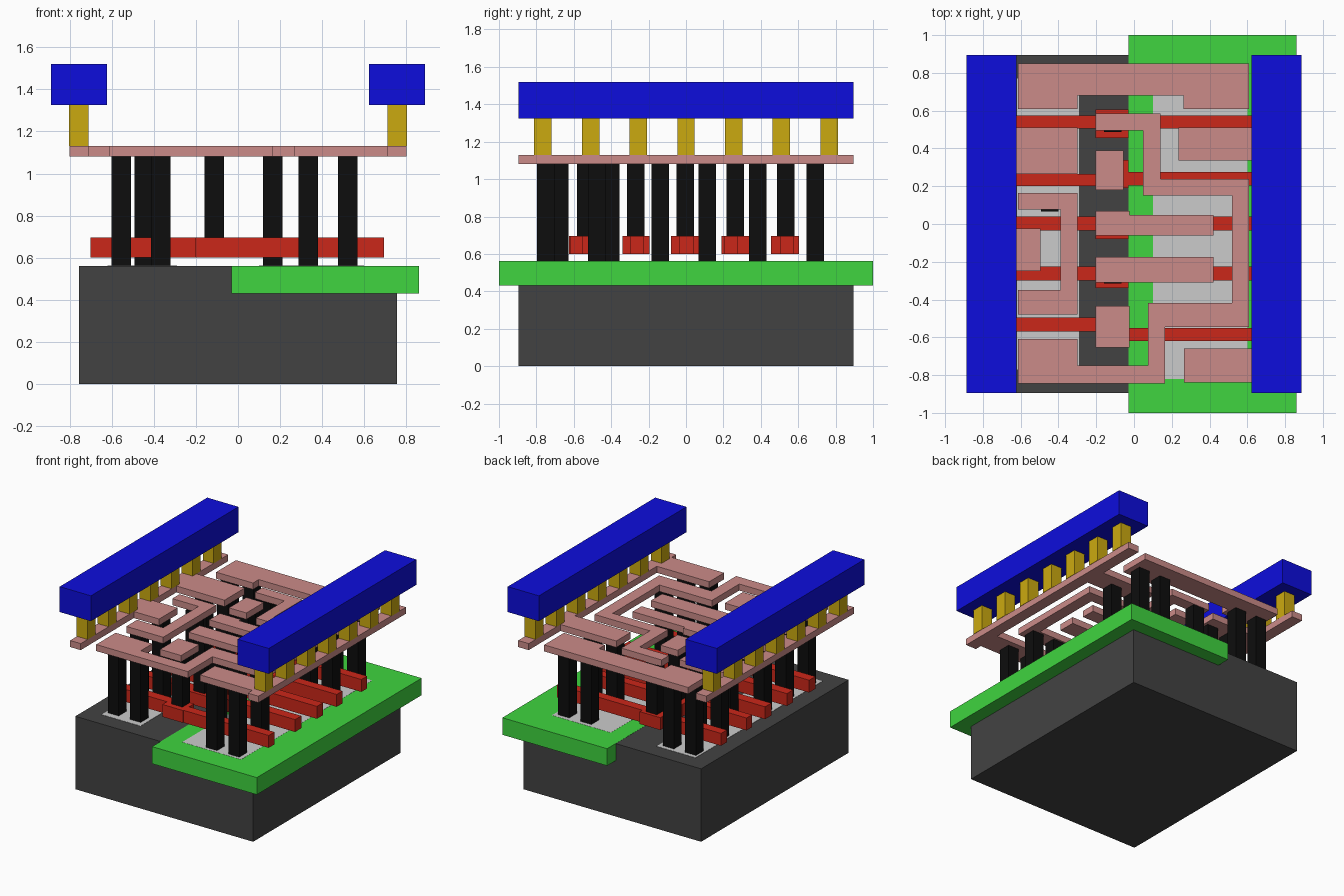
import bpy, bmesh


def material(name, rgb):
    m = bpy.data.materials.new(name)
    m.diffuse_color = (*rgb, 1)
    return m


GREY = material("dark_grey", (0.055, 0.055, 0.055))
GREEN = material("green", (0.05, 0.66, 0.05))
RED = material("red", (0.60, 0.02, 0.01))
BLACK = material("black", (0.004, 0.004, 0.004))
PINK = material("pink", (0.60, 0.26, 0.25))
GOLD = material("gold", (0.60, 0.40, 0.005))
BLUE = material("blue", (0.004, 0.004, 0.72))


def plate(name, outline, z0, z1, mat=None):
    """Extrude a flat outline from z0 to z1."""
    bm = bmesh.new()
    face = bm.faces.new([bm.verts.new((x, y, z0)) for x, y in outline])
    top = bmesh.ops.extrude_face_region(bm, geom=[face])["geom"]
    bmesh.ops.translate(bm, vec=(0, 0, z1 - z0),
                        verts=[v for v in top if isinstance(v, bmesh.types.BMVert)])
    bmesh.ops.recalc_face_normals(bm, faces=bm.faces)
    me = bpy.data.meshes.new(name)
    bm.to_mesh(me)
    bm.free()
    ob = bpy.data.objects.new(name, me)
    bpy.context.collection.objects.link(ob)
    if mat:
        me.materials.append(mat)
    return ob


def block(name, x0, x1, y0, y1, z0, z1, mat=None):
    return plate(name, [(x0, y0), (x1, y0), (x1, y1), (x0, y1)], z0, z1, mat)


def post(name, x, y, z0, z1, mat, w=0.093):
    return block(name, x - w / 2, x + w / 2, y - w / 2, y + w / 2, z0, z1, mat)


# Base block, well and the flush active areas
TOP = 0.56
block("substrate", -0.755, 0.755, -0.895, 0.895, 0, TOP, GREY)
block("well", -0.03, 0.86, -1, 1, 0.43, TOP + 0.001, GREEN)
block("left_active_area", -0.62, -0.29, -0.77, 0.77, 0.5, TOP + 0.002)
block("right_active_area", 0.1, 0.6, -0.82, 0.77, 0.5, TOP + 0.002)

# Gate bars: left strip, wider contact pad, right strip
G0, G1 = 0.6, 0.695
gates = [  # left y range, pad y range, right y range
    (-0.57, -0.495, -0.625, -0.49, -0.62, -0.55),
    (-0.30, -0.225, -0.34, -0.195, -0.30, -0.225),
    (-0.035, 0.04, -0.08, 0.07, -0.035, 0.04),
    (0.20, 0.265, 0.19, 0.34, 0.205, 0.275),
    (0.505, 0.575, 0.455, 0.605, 0.505, 0.575),
]
for l0, l1, p0, p1, r0, r1 in gates:
    plate("gate_bar", [(-0.7, l0), (-0.205, l0), (-0.205, p0), (-0.03, p0),
                       (-0.03, r0), (0.695, r0), (0.695, r1), (-0.03, r1),
                       (-0.03, p1), (-0.205, p1), (-0.205, l1), (-0.7, l1)],
          G0, G1, RED)

# Contact posts
M0, M1 = 1.08, 1.13
for y in (-0.535, -0.268, -0.003, 0.263, 0.533):
    post("gate_contact", -0.112, y, G1, M0, BLACK)
rows = [
    (-0.675, (-0.555, -0.368)), (-0.402, (-0.555, -0.368)),
    (-0.137, (-0.555,)), (0.113, (-0.445,)),
    (0.383, (-0.555, -0.368)), (0.692, (-0.555, -0.368)),
    (-0.75, (0.333, 0.522)), (-0.478, (0.165, 0.333, 0.522)),
    (0.383, (0.333, 0.522)), (0.692, (0.333, 0.522)),
]
for y, xs in rows:
    for x in xs:
        post("active_contact", x, y, TOP, M0, BLACK)

# Lower metal: side rails with their branches
plate("left_rail", [(-0.8, -0.895), (-0.71, -0.895), (-0.71, -0.25), (-0.495, -0.25),
                    (-0.495, -0.025), (-0.71, -0.025), (-0.71, 0.265), (-0.3, 0.265),
                    (-0.3, 0.51), (-0.71, 0.51), (-0.71, 0.895), (-0.8, 0.895)],
      M0, M1, PINK)
plate("right_rail", [(0.8, -0.895), (0.71, -0.895), (0.71, -0.84), (0.265, -0.84),
                     (0.265, -0.66), (0.71, -0.66), (0.71, 0.335), (0.235, 0.335),
                     (0.235, 0.51), (0.71, 0.51), (0.71, 0.895), (0.8, 0.895)],
      M0, M1, PINK)

# Lower metal: signal tracks
plate("top_track", [(-0.613, 0.61), (-0.3, 0.61), (-0.3, 0.68), (0.262, 0.68),
                    (0.262, 0.61), (0.61, 0.61), (0.61, 0.85), (-0.613, 0.85)],
      M0, M1, PINK)
plate("hook_track", [(-0.613, -0.48), (-0.3, -0.48), (-0.3, 0.165), (-0.613, 0.165),
                     (-0.613, 0.078), (-0.39, 0.078), (-0.39, -0.35), (-0.613, -0.35)],
      M0, M1, PINK)
plate("winding_track", [(-0.613, -0.845), (0.165, -0.845), (0.165, -0.545), (0.61, -0.545),
                        (0.61, 0.238), (0.14, 0.238), (0.14, 0.585), (-0.203, 0.585),
                        (-0.203, 0.495), (0.047, 0.495), (0.047, 0.15), (0.518, 0.15),
                        (0.518, -0.418), (0.073, -0.418), (0.073, -0.75), (-0.3, -0.75),
                        (-0.3, -0.61), (-0.613, -0.61)], M0, M1, PINK)
plate("middle_track", [(-0.203, -0.06), (0.42, -0.06), (0.42, 0.048), (-0.025, 0.048),
                       (-0.025, 0.07), (-0.203, 0.07)], M0, M1, PINK)
block("lower_track", -0.203, 0.42, -0.31, -0.175, M0, M1, PINK)
block("upper_pad", -0.203, -0.055, 0.18, 0.39, M0, M1, PINK)
block("lower_pad", -0.203, -0.025, -0.655, -0.435, M0, M1, PINK)

# Vias and upper power bars on both sides
for s, side in ((-1, "left"), (1, "right")):
    for i in range(-3, 4):
        post(side + "_via", s * 0.756, i * 0.255, M1, 1.325, GOLD)
    xa, xb = sorted((s * 0.623, s * 0.888))
    block(side + "_power_bar", xa, xb, -0.895, 0.895, 1.325, 1.52, BLUE)
